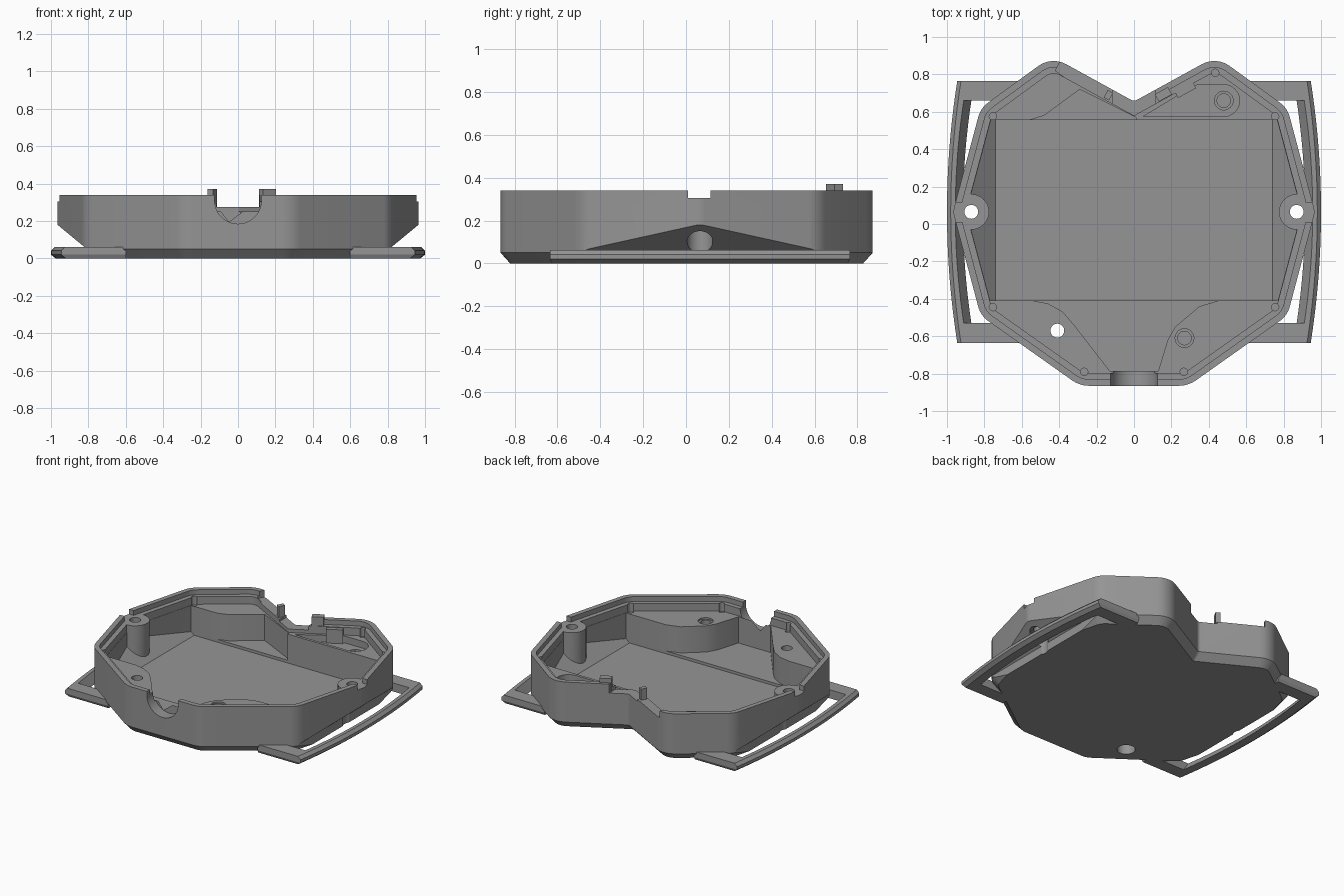
import bpy, bmesh, math
from mathutils import Vector, Matrix

if "Cube" in bpy.data.objects:
    bpy.data.objects.remove(bpy.data.objects["Cube"])

grey = bpy.data.materials.new("grey_plastic")
grey.use_nodes = True
GREY = (0.3, 0.3, 0.3, 1)
grey.diffuse_color = GREY
grey.node_tree.nodes["Principled BSDF"].inputs["Base Color"].default_value = GREY

TOP, LEDGE, SHELF, FLOOR, HIGH = 0.34, 0.305, 0.25, 0.04, 0.6
LOBE_X, MID_Y, LOBE_R = 0.87, 0.065, 0.095

# Corners of the right half of the shell with their fillet radii
half = [(0.29, -0.865, 0.16), (0.82, -0.49, 0.14), (0.968, MID_Y, LOBE_R),
        (0.82, 0.62, 0.14), (0.44, 0.897, 0.14)]
corners = half + [(0, 0.655, 0.03)] + [(-x, y, r) for x, y, r in reversed(half)]


def inset_corners(d):
    """Move every edge of the shell outline inward by d."""
    pts = [Vector(c[:2]) for c in corners]
    out = []
    for i, p in enumerate(pts):
        e1 = (p - pts[i - 1]).normalized()
        e2 = (pts[(i + 1) % len(pts)] - p).normalized()
        n1, n2 = Vector((-e1.y, e1.x)), Vector((-e2.y, e2.x))
        out.append(p + (n1 + n2) * (d / (1 + n1.dot(n2))))
    return out


def outline(d=0.0, seg=8):
    """Rounded shell outline, inset by d."""
    pts, ring = inset_corners(d), []
    for i, p in enumerate(pts):
        r = max(corners[i][2] - d, 0.02)
        u = (pts[i - 1] - p).normalized()
        v = (pts[(i + 1) % len(pts)] - p).normalized()
        a = u.angle(v) / 2
        c = p + (u + v).normalized() * (r / math.sin(a))
        s, e = p + u * (r / math.tan(a)) - c, p + v * (r / math.tan(a)) - c
        sweep = s.angle_signed(e)
        for k in range(seg + 1):
            ring.append(c + Matrix.Rotation(-sweep * k / seg, 2) @ s)
    return ring


def loft(name, layers):
    """Closed solid through layers of (ring, z)."""
    bm = bmesh.new()
    rings = [[bm.verts.new((p[0], p[1], z)) for p in ring] for ring, z in layers]
    n = len(rings[0])
    bm.faces.new(rings[0])
    bm.faces.new(rings[-1])
    for a, b in zip(rings, rings[1:]):
        for i in range(n):
            j = (i + 1) % n
            bm.faces.new((a[i], a[j], b[j], b[i]))
    bmesh.ops.recalc_face_normals(bm, faces=bm.faces)
    me = bpy.data.meshes.new(name)
    bm.to_mesh(me)
    bm.free()
    me.materials.append(grey)
    ob = bpy.data.objects.new(name, me)
    bpy.context.collection.objects.link(ob)
    return ob


def prism(name, ring, z0, z1):
    return loft(name, [(ring, z0), (ring, z1)])


def circle(x, y, r, n=32):
    return [(x + r * math.cos(math.tau * k / n), y + r * math.sin(math.tau * k / n))
            for k in range(n)]


def rect(x0, x1, y0, y1):
    return [(x0, y0), (x1, y0), (x1, y1), (x0, y1)]


def front_prism(name, ring, y0, y1):
    """Solid whose cross-section is given in x and z."""
    ob = prism(name, ring, -y1, -y0)
    ob.data.transform(Matrix.Rotation(math.pi / 2, 4, "X"))
    return ob


def boolean(ob, tool, op="DIFFERENCE"):
    """Apply one boolean and discard its tool."""
    mod = ob.modifiers.new("cut", "BOOLEAN")
    mod.operation, mod.solver, mod.object = op, "EXACT", tool
    bpy.context.view_layer.update()
    me = bpy.data.meshes.new_from_object(ob.evaluated_get(bpy.context.evaluated_depsgraph_get()))
    ob.modifiers.clear()
    ob.data = me
    bpy.data.objects.remove(tool)


def finish(ob):
    bpy.ops.object.select_all(action="DESELECT")
    ob.select_set(True)
    bpy.context.view_layer.objects.active = ob
    bpy.ops.object.shade_smooth_by_angle(angle=math.radians(25))


def spare_posts(cutter):
    for s in (1, -1):
        boolean(cutter, prism("post_space", circle(s * LOBE_X, MID_Y, LOBE_R), -0.2, 1))
    return cutter


# Outer shell with a chamfered foot
shell = loft("case_shell", [(outline(0.045), 0), (outline(), 0.05), (outline(), TOP)])

# Sloped undercut below each side lobe
for s in (1, -1):
    side = [(0.82, -0.1), (1.2, -0.1), (1.2, 0.374), (0.82, 0.06)]
    boolean(shell, front_prism("undercut", [(s * x, z) for x, z in side], -1, 1))

# Lip step, then the upper interior down to the shelves
boolean(shell, prism("lip_cut", outline(0.035), LEDGE, HIGH))
boolean(shell, spare_posts(prism("shelf_cut", outline(0.068), SHELF, HIGH)))

# Main tray with sloped sides
tray = prism("tray_cut", outline(0.07), 0, HIGH - 0.1)
slope = [(-0.74, FLOOR), (0.74, FLOOR), (1.4, 0.586), (1.4, 0.8), (-1.4, 0.8), (-1.4, 0.586)]
boolean(tray, front_prism("tray_slope", slope, -0.41, 0.555), "INTERSECT")
boolean(shell, spare_posts(tray))

# Front and back pockets between the raised shelves
front_pocket = [(-0.54, -0.41), (-0.46, -0.425), (-0.38, -0.47), (-0.32, -0.54), (-0.13, -0.785),
                (0.13, -0.785), (0.18, -0.62), (0.22, -0.55), (0.35, -0.44), (0.45, -0.41),
                (0.45, -0.3), (-0.54, -0.3)]
back_pocket = [(-0.56, 0.5), (0.01, 0.5), (0.01, 0.57), (-0.29, 0.72), (-0.48, 0.58), (-0.56, 0.555)]
boolean(shell, prism("front_pocket", front_pocket, FLOOR + 0.02, HIGH))
boolean(shell, prism("back_pocket", back_pocket, FLOOR + 0.02, HIGH))

# Shallow recess round the rear screw
arc = [(0.48 + 0.085 * math.cos(t), 0.66 + 0.085 * math.sin(t))
       for t in (math.pi * (k / 12 - 0.5) for k in range(13))]
recess = [(0.05, 0.575)] + arc + [(0.34, 0.745), (0.24, 0.69)]
boolean(shell, prism("screw_recess", recess, 0.2, HIGH))

# Round cable notch at the front
boolean(shell, front_prism("cable_notch", circle(0, 0.31, 0.125, 48), -1, -0.785))
boolean(shell, prism("cable_notch_top", rect(-0.125, 0.125, -1, -0.785), 0.31, HIGH))

# Lowered rim at the rear notch and along one arm
boolean(shell, prism("rear_gap", rect(-0.115, 0.115, 0.56, 0.85), 0.275, HIGH))
arm = [(-0.37, 0.92), (-0.42, 0.82), (-0.12, 0.6), (-0.1, 0.75)]
boolean(shell, prism("arm_gap", arm, 0.29, HIGH))

# Rim gaps, screw holes and counterbores at the lobes
for s in (1, -1):
    boolean(shell, prism("rim_gap", rect(*sorted((s * 0.85, s * 1.1)), 0.01, 0.115), LEDGE, HIGH))
for x, y in ((LOBE_X, MID_Y), (-LOBE_X, MID_Y), (-0.41, -0.57)):
    boolean(shell, prism("screw_hole", circle(x, y, 0.037), -0.1, HIGH))
    boolean(shell, prism("counterbore", circle(x, y, 0.06), -0.1, 0.155))

# Blind screw holes with a stepped mouth
for x, y, z in ((0.48, 0.66, 0.2), (0.27, -0.61, SHELF)):
    boolean(shell, prism("hole_mouth", circle(x, y, 0.05), z - 0.012, HIGH))
    boolean(shell, prism("blind_hole", circle(x, y, 0.036), 0.06, HIGH))

# Small reliefs in the lip corners
reliefs = inset_corners(0.075)
for i in (0, 1, 3, 4, 7, 9, 10):
    boolean(shell, prism("relief", circle(*reliefs[i], 0.02, 12), SHELF - 0.01, HIGH))
finish(shell)

# Latch tabs beside the rear notch
slant = math.atan2(0.242, 0.44)
for name, x, y, w, d, s in (("large_latch_tab", 0.157, 0.693, 0.08, 0.045, 1),
                            ("small_latch_tab", -0.137, 0.688, 0.032, 0.045, -1)):
    tab = prism(name, rect(-w / 2, w / 2, -d / 2, d / 2), 0.2, 0.37)
    tab.data.transform(Matrix.Translation((x, y, 0)) @ Matrix.Rotation(s * slant, 4, "Z"))
block = prism("latch_block", rect(-0.055, 0.055, -0.04, 0.04), 0.15, 0.3)
block.data.transform(Matrix.Translation((0.265, 0.735, 0)) @ Matrix.Rotation(slant, 4, "Z"))


def bowed(s, x_in, x_end, bulge, y0, y1, n=20):
    """Four-sided ring whose outer side bows outward."""
    ring = [(s * x_in, y1), (s * x_in, y0)]
    for k in range(n + 1):
        t = k / n
        ring.append((s * (x_end + bulge * (1 - (2 * t - 1) ** 2)), y0 + (y1 - y0) * t))
    return ring


# Strap loops: two arms and a bowed bar with a sloped inner face
for s, side in ((1, "left"), (-1, "right")):
    rings = [(bowed(s, 0.6, 0.945 - d, 0.055, -0.635 + e, 0.765 - e), z)
             for d, e, z in ((0.025, 0.01, 0), (0, 0, 0.02), (0, 0, 0.042), (0.02, 0, 0.062))]
    loop = loft(side + "_strap_loop", rings)
    window = loft("window", [(bowed(s, 0.5, x, 0.045, -0.53, 0.66), z)
                             for x, z in ((0.863, -0.01), (0.917, 0.072))])
    boolean(loop, window)
    finish(loop)
